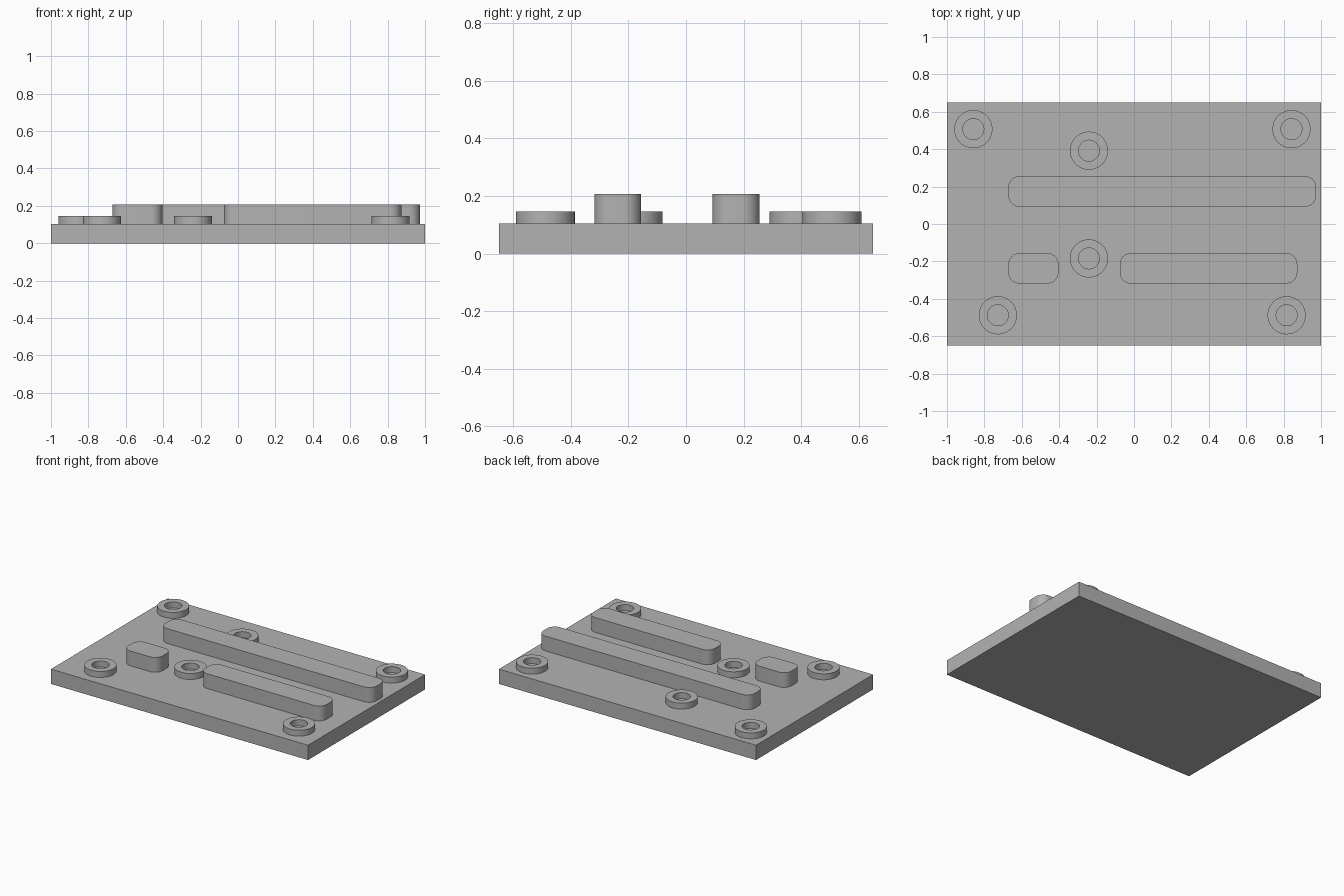
import bpy, bmesh
from math import cos, sin, pi, radians

cube = bpy.data.objects.get("Cube")
if cube:
    bpy.data.objects.remove(cube, do_unlink=True)

PLATE_TOP, RING_TOP, BAR_TOP = 0.104, 0.146, 0.208

grey = bpy.data.materials.new("plain_grey")
grey.use_nodes = True
colour = (0.45, 0.45, 0.45, 1)
grey.diffuse_color = colour
grey.node_tree.nodes["Principled BSDF"].inputs["Base Color"].default_value = colour


def finish(name, bm, location, smooth=True):
    bmesh.ops.recalc_face_normals(bm, faces=bm.faces)
    mesh = bpy.data.meshes.new(name)
    bm.to_mesh(mesh)
    bm.free()
    mesh.materials.append(grey)
    obj = bpy.data.objects.new(name, mesh)
    obj.location = location
    bpy.context.collection.objects.link(obj)
    if smooth:
        bpy.ops.object.select_all(action="DESELECT")
        obj.select_set(True)
        bpy.context.view_layer.objects.active = obj
        bpy.ops.object.shade_smooth_by_angle(angle=radians(30))
    return obj


def loop(bm, points, z):
    return [bm.verts.new((x, y, z)) for x, y in points]


def bridge(bm, a, b):
    for i in range(len(a)):
        j = (i + 1) % len(a)
        bm.faces.new((a[i], a[j], b[j], b[i]))


def rounded_bar(name, x0, x1, y, width=0.163, radius=0.06, steps=10):
    hx, hy = (x1 - x0) / 2 - radius, width / 2 - radius
    corners = [(hx, hy), (-hx, hy), (-hx, -hy), (hx, -hy)]
    outline = []
    for k, (cx, cy) in enumerate(corners):
        for s in range(steps + 1):
            a = (k + s / steps) * pi / 2
            outline.append((cx + radius * cos(a), cy + radius * sin(a)))
    bm = bmesh.new()
    low, high = loop(bm, outline, 0), loop(bm, outline, BAR_TOP - PLATE_TOP)
    bridge(bm, low, high)
    bm.faces.new(high)
    bm.faces.new(low)
    finish(name, bm, ((x0 + x1) / 2, y, PLATE_TOP))


def ring(name, x, y, outer=0.102, inner=0.056, sides=48):
    # Spin a square section into a short collar
    height = RING_TOP - PLATE_TOP
    section = [(outer, 0), (outer, height), (inner, height), (inner, 0)]
    angles = [2 * pi * i / sides for i in range(sides)]
    bm = bmesh.new()
    loops = [loop(bm, [(r * cos(a), r * sin(a)) for a in angles], z)
             for r, z in section]
    for i in range(4):
        bridge(bm, loops[i], loops[(i + 1) % 4])
    finish(name, bm, (x, y, PLATE_TOP))


# Base plate
bm = bmesh.new()
bmesh.ops.create_cube(bm, size=1)
bmesh.ops.scale(bm, vec=(2, 1.3, PLATE_TOP), verts=bm.verts)
finish("base_plate", bm, (0, 0, PLATE_TOP / 2), smooth=False)

# Raised bars
rounded_bar("long_back_bar", -0.672, 0.974, 0.174)
rounded_bar("short_front_bar", -0.672, -0.404, -0.237)
rounded_bar("medium_front_bar", -0.076, 0.873, -0.237)

# Collars around the blind holes
ring("back_right_ring", -0.859, 0.507)
ring("back_left_ring", 0.842, 0.507)
ring("back_middle_ring", -0.241, 0.392)
ring("front_middle_ring", -0.241, -0.184)
ring("front_right_ring", -0.728, -0.488)
ring("front_left_ring", 0.816, -0.488)
